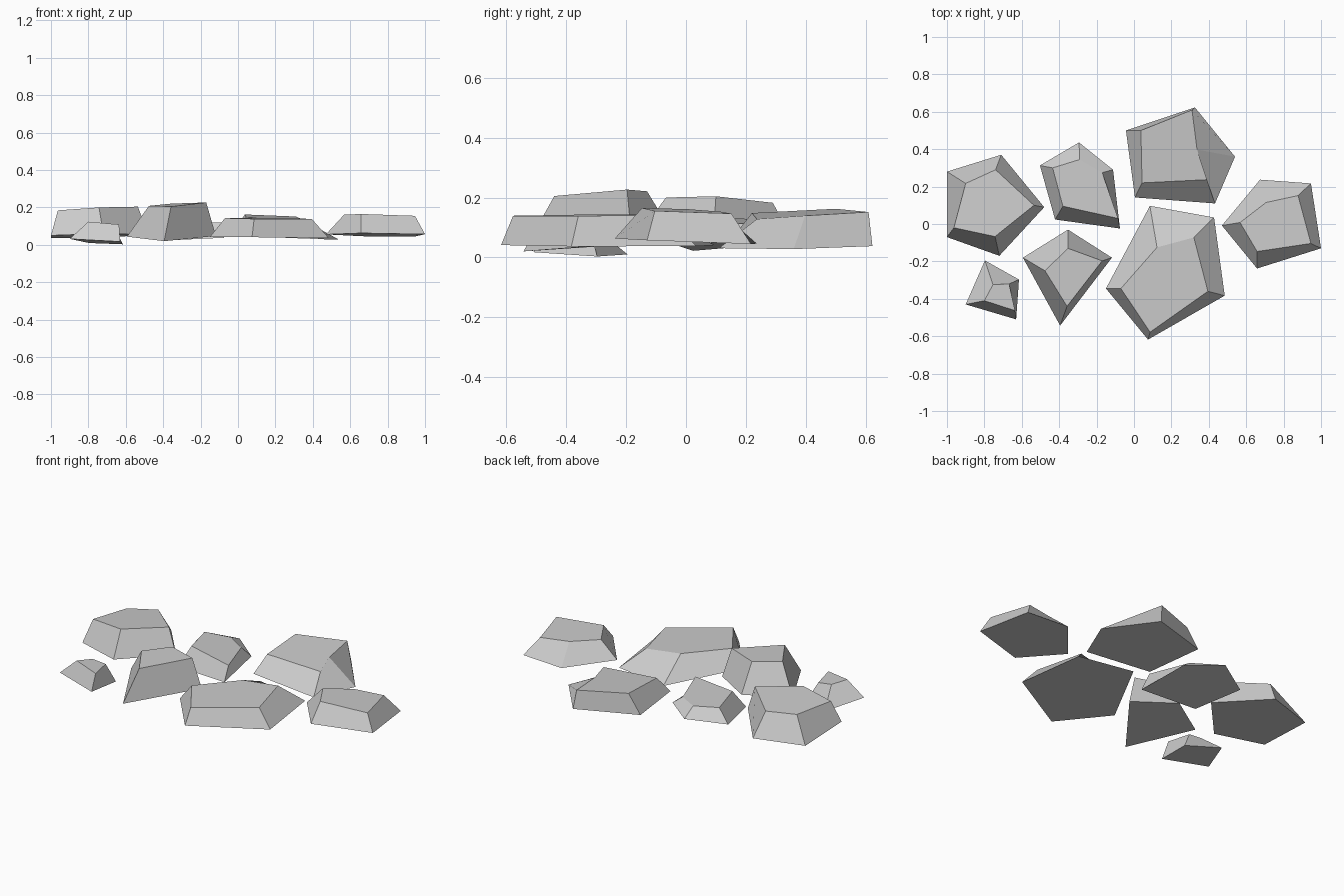
import bpy, bmesh


def stone(name, base, base_plane, top, top_plane):
    """Faceted stone: matching base and top outlines, each lying on a tilted plane.
    A plane is (height at first outline point, slope in x, slope in y)."""
    bm = bmesh.new()

    def ring(pts, plane):
        z, sx, sy = plane
        x0, y0 = pts[0]
        return [bm.verts.new((x, y, z + sx * (x - x0) + sy * (y - y0))) for x, y in pts]

    low, high = ring(base, base_plane), ring(top, top_plane)
    n = len(low)
    bm.faces.new(low)
    bm.faces.new(high)
    for i in range(n):
        j = (i + 1) % n
        bm.faces.new((low[i], low[j], high[j], high[i]))
    bmesh.ops.recalc_face_normals(bm, faces=bm.faces)
    mesh = bpy.data.meshes.new(name)
    bm.to_mesh(mesh)
    bm.free()
    obj = bpy.data.objects.new(name, mesh)
    bpy.context.collection.objects.link(obj)


# Left stone
stone("stone_left",
      [(-.72, -.17), (-1, -.07), (-1, .28), (-.71, .37), (-.48, .09)], (.06, .02, -.04),
      [(-.743, -.067), (-.963, -.02), (-.90, .217), (-.74, .29), (-.535, .10)], (.2, .06, -.05))

# Small pebble at front left
stone("stone_small",
      [(-.615, -.297), (-.797, -.195), (-.90, -.43), (-.63, -.51)], (.003, -.073, -.062),
      [(-.668, -.32), (-.754, -.324), (-.80, -.41), (-.636, -.463)], (.104, -.11, -.06))

# Pointed stone at front
stone("stone_pointed",
      [(-.395, -.543), (-.118, -.18), (-.353, -.03), (-.594, -.18)], (.02, .008, .07),
      [(-.358, -.44), (-.17, -.197), (-.353, -.13), (-.476, -.25)], (.205, .05, .05))

# Stone at back left of centre
stone("stone_back_left",
      [(-.075, -.024), (-.112, .29), (-.294, .436), (-.503, .313), (-.422, .024)], (.038, .06, .1),
      [(-.085, .03), (-.17, .275), (-.29, .345), (-.435, .30), (-.38, .095)], (.118, -.06, -.05))

# Large stone at back right
stone("stone_back_right",
      [(.005, .142), (.433, .11), (.54, .36), (.326, .623), (-.043, .50)], (.048, -.04, .005),
      [(.043, .22), (.39, .237), (.337, .398), (.31, .61), (.037, .50)], (.148, -.06, .05))

# Large stone at front right
stone("stone_front_right",
      [(.075, -.618), (.485, -.383), (.428, .035), (.085, .097), (-.15, -.345)], (.041, -.01, 0),
      [(.086, -.578), (.395, -.36), (.32, -.072), (.123, -.125), (-.07, -.345)], (.139, -.01, .01))

# Right stone
stone("stone_right",
      [(.658, -.238), (1, -.13), (.946, .217), (.674, .237), (.47, -.008)], (.063, -.006, -.036),
      [(.658, -.147), (.946, -.104), (.877, .152), (.706, .115), (.567, .008)], (.165, -.028, -.042))
